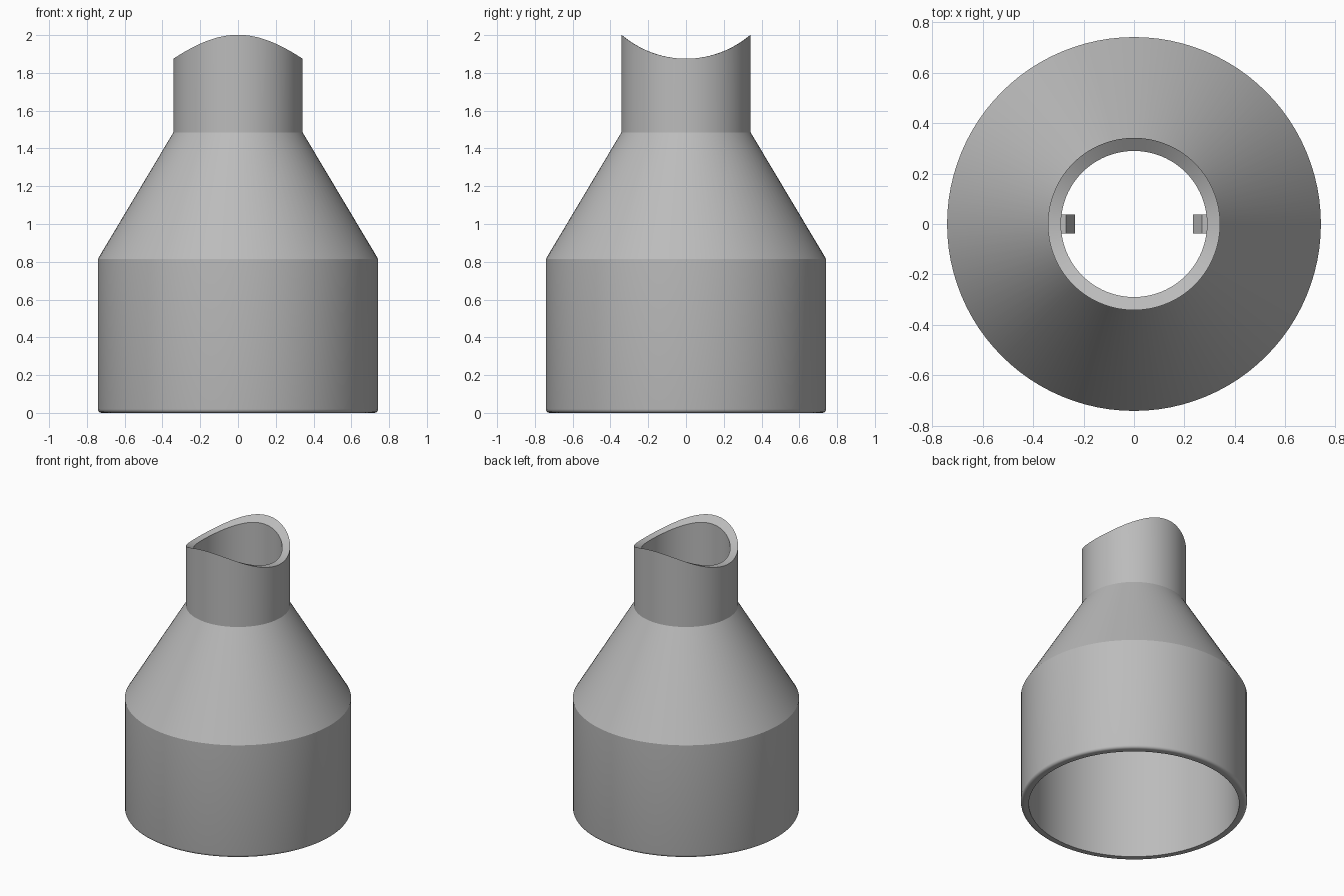
import bpy, bmesh, math

if "Cube" in bpy.data.objects:
    bpy.data.objects.remove(bpy.data.objects["Cube"])

SIDES = 96
CUT_R, CUT_Z = 0.525, 2.4      # round pipe along x that shapes the saddle rim

grey = bpy.data.materials.new("plain grey")
grey.diffuse_color = (0.5, 0.5, 0.5, 1)
grey.use_nodes = True
grey.node_tree.nodes["Principled BSDF"].inputs["Base Color"].default_value = grey.diffuse_color


def finish(name, bm):
    bmesh.ops.recalc_face_normals(bm, faces=bm.faces)
    mesh = bpy.data.meshes.new(name)
    bm.to_mesh(mesh)
    bm.free()
    mesh.materials.append(grey)
    obj = bpy.data.objects.new(name, mesh)
    bpy.context.collection.objects.link(obj)
    return obj


# Hollow reducer: closed wall profile (radius, height); None = saddle rim height
fillet = [(0.722 + 0.02 * math.sin(a), 0.02 - 0.02 * math.cos(a))
          for a in (i * math.pi / 8 for i in range(5))]
profile = fillet + [(0.742, 0.815), (0.342, 1.485), (0.342, None),
                    (0.29, None), (0.29, 1.47), (0.69, 0.80), (0.69, 0.0)]
bm = bmesh.new()
rings = []
for r, z in profile:
    ring = []
    for i in range(SIDES):
        a = 2 * math.pi * i / SIDES
        x, y = r * math.cos(a), r * math.sin(a)
        h = CUT_Z - math.sqrt(CUT_R ** 2 - y * y) if z is None else z
        ring.append(bm.verts.new((x, y, h)))
    rings.append(ring)
for k, lower in enumerate(rings):
    upper = rings[(k + 1) % len(rings)]
    for i in range(SIDES):
        j = (i + 1) % SIDES
        bm.faces.new((lower[i], lower[j], upper[j], upper[i]))
body = finish("reducer_body", bm)
bpy.context.view_layer.objects.active = body
body.select_set(True)
bpy.ops.object.shade_smooth_by_angle(angle=math.radians(25))
body.select_set(False)

# Two small locking tabs inside the neck, with sloped inner edges
tab = [(0.30, 1.50), (0.235, 1.50), (0.235, 1.54), (0.27, 1.60), (0.30, 1.60)]
for side, name in ((1, "right_tab"), (-1, "left_tab")):
    bm = bmesh.new()
    ends = [[bm.verts.new((side * x, y, z)) for x, z in tab] for y in (-0.038, 0.038)]
    for e in ends:
        bm.faces.new(e)
    for i in range(len(tab)):
        j = (i + 1) % len(tab)
        bm.faces.new((ends[0][i], ends[0][j], ends[1][j], ends[1][i]))
    finish(name, bm)
